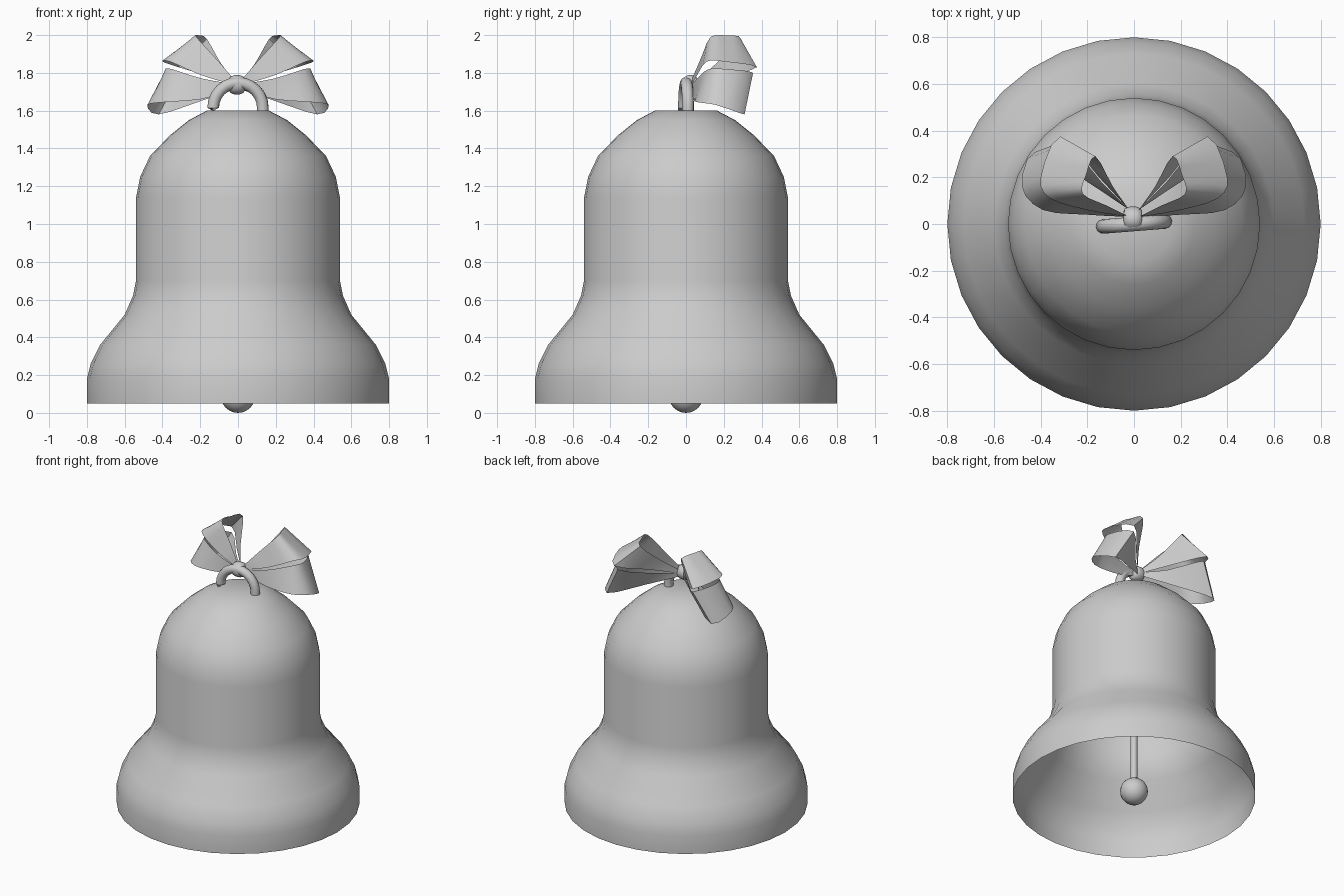
import bpy, bmesh, math
from mathutils import Vector, Matrix

if "Cube" in bpy.data.objects:
    bpy.data.objects.remove(bpy.data.objects["Cube"])

grey = bpy.data.materials.new("soft grey")
grey.use_nodes = True
grey.diffuse_color = (0.6, 0.6, 0.6, 1)
grey.node_tree.nodes["Principled BSDF"].inputs["Base Color"].default_value = (0.6, 0.6, 0.6, 1)


def finish(name, bm, angle=40):
    bmesh.ops.recalc_face_normals(bm, faces=bm.faces)
    mesh = bpy.data.meshes.new(name)
    bm.to_mesh(mesh)
    bm.free()
    mesh.materials.append(grey)
    obj = bpy.data.objects.new(name, mesh)
    bpy.context.collection.objects.link(obj)
    bpy.ops.object.select_all(action='DESELECT')
    obj.select_set(True)
    bpy.context.view_layer.objects.active = obj
    bpy.ops.object.shade_smooth_by_angle(angle=math.radians(angle))
    return obj


def loft(bm, rings, closed):
    rows = [[bm.verts.new(p) for p in ring] for ring in rings]
    for a, b in zip(rows, rows[1:]):
        for i in range(len(a) if closed else len(a) - 1):
            j = (i + 1) % len(a)
            bm.faces.new((a[i], a[j], b[j], b[i]))
    return rows


def circle(center, u, v, radius, count):
    steps = [2 * math.pi * i / count for i in range(count)]
    return [center + radius * (u * math.cos(t) + v * math.sin(t)) for t in steps]


def smooth_path(points, steps):
    pts = [Vector(p) for p in points]
    pts = [2 * pts[0] - pts[1]] + pts + [2 * pts[-1] - pts[-2]]
    path = []
    for a, b, c, d in zip(pts, pts[1:], pts[2:], pts[3:]):
        for i in range(steps):
            t = i / steps
            path.append(b + (c - a) * t / 2 + (a - 2.5 * b + 2 * c - d / 2) * t * t
                        + (1.5 * (b - c) + (d - a) / 2) * t ** 3)
    return path + [pts[-2]]


X, Y, Z = Vector((1, 0, 0)), Vector((0, 1, 0)), Vector((0, 0, 1))

# Bell shell, open below with a flat crown
profile = [(.8, .05), (.8, .18), (.78, .26), (.73, .36), (.6, .52), (.556, .62), (.54, .7),
           (.54, 1.14), (.518, 1.25), (.466, 1.36), (.36, 1.47), (.26, 1.55), (.165, 1.6)]
bm = bmesh.new()
rows = loft(bm, [circle(Z * z, X, Y, r, 32) for r, z in profile], True)
bm.faces.new(rows[-1])
finish("bell_body", bm, 28)

# Clapper rod and ball
bm = bmesh.new()
loft(bm, [circle(Z * z, X, Y, .023, 12) for z in (.15, 1.6)], True)
finish("clapper_rod", bm)
bm = bmesh.new()
bmesh.ops.create_uvsphere(bm, u_segments=20, v_segments=12, radius=.092,
                          matrix=Matrix.Translation(Z * .092))
finish("clapper_ball", bm)

# Hanging arch, turned slightly about the vertical
along = Vector((1, .08, 0)).normalized()
side = Z.cross(along)
rings = [circle(Z * 1.59 + along * .132, along, side, .031, 12)]
for i in range(13):
    t = math.pi * i / 12
    out = along * math.cos(t) + Z * math.sin(t)
    rings.append(circle(Z * 1.615 + out * .132, out, side, .031, 12))
rings.append(circle(Z * 1.59 - along * .132, along, side, .031, 12))
bm = bmesh.new()
loft(bm, rings, True)
finish("hanging_arch", bm)

# Ribbon knot wrapped around the arch
bm = bmesh.new()
rings = [circle(Vector((x - .005, .022, 1.737)), Y, Z, r, 14)
         for x, r in [(-.04, .03), (-.035, .044), (-.015, .052), (.015, .052), (.035, .044), (.04, .03)]]
rows = loft(bm, rings, True)
bm.faces.new(rows[0])
bm.faces.new(rows[-1])
finish("ribbon_knot", bm, 60)

# Ribbon loops: top and bottom edges of each band, front strand first
start, end = (.02, .03, 0), (.02, .06, 0)
loops = {
    "upper": ([(.12, .08, 1.88), (.22, .13, 1.99), (.205, .21, 1.998), (.165, .29, 1.98), (.09, .16, 1.85)],
              [(.2, .06, 1.79), (.36, .11, 1.86), (.4, .2, 1.86), (.315, .375, 1.83), (.15, .2, 1.78)], 1.75),
    "lower": ([(.19, .06, 1.77), (.35, .12, 1.82), (.38, .21, 1.82), (.3, .355, 1.8), (.14, .18, 1.75)],
              [(.2, .04, 1.66), (.39, .06, 1.645), (.48, .16, 1.63), (.42, .31, 1.58), (.2, .18, 1.65)], 1.725),
}
for name, (top, bottom, height) in loops.items():
    edges = []
    for pts, lift in ((top, .015), (bottom, -.015)):
        lifted = Z * (height + lift)
        edges.append(smooth_path([Vector(start) + lifted] + pts + [Vector(end) + lifted], 3))
    for label, sign in (("left", 1), ("right", -1)):
        bm = bmesh.new()
        strips = []
        for a, b in zip(*edges):
            row = [a.lerp(b, k / 4) for k in range(5)]
            strips.append([Vector((p.x * sign, p.y, p.z)) for p in row])
        loft(bm, strips, False)
        finish(f"{label}_{name}_ribbon_loop", bm, 50)
